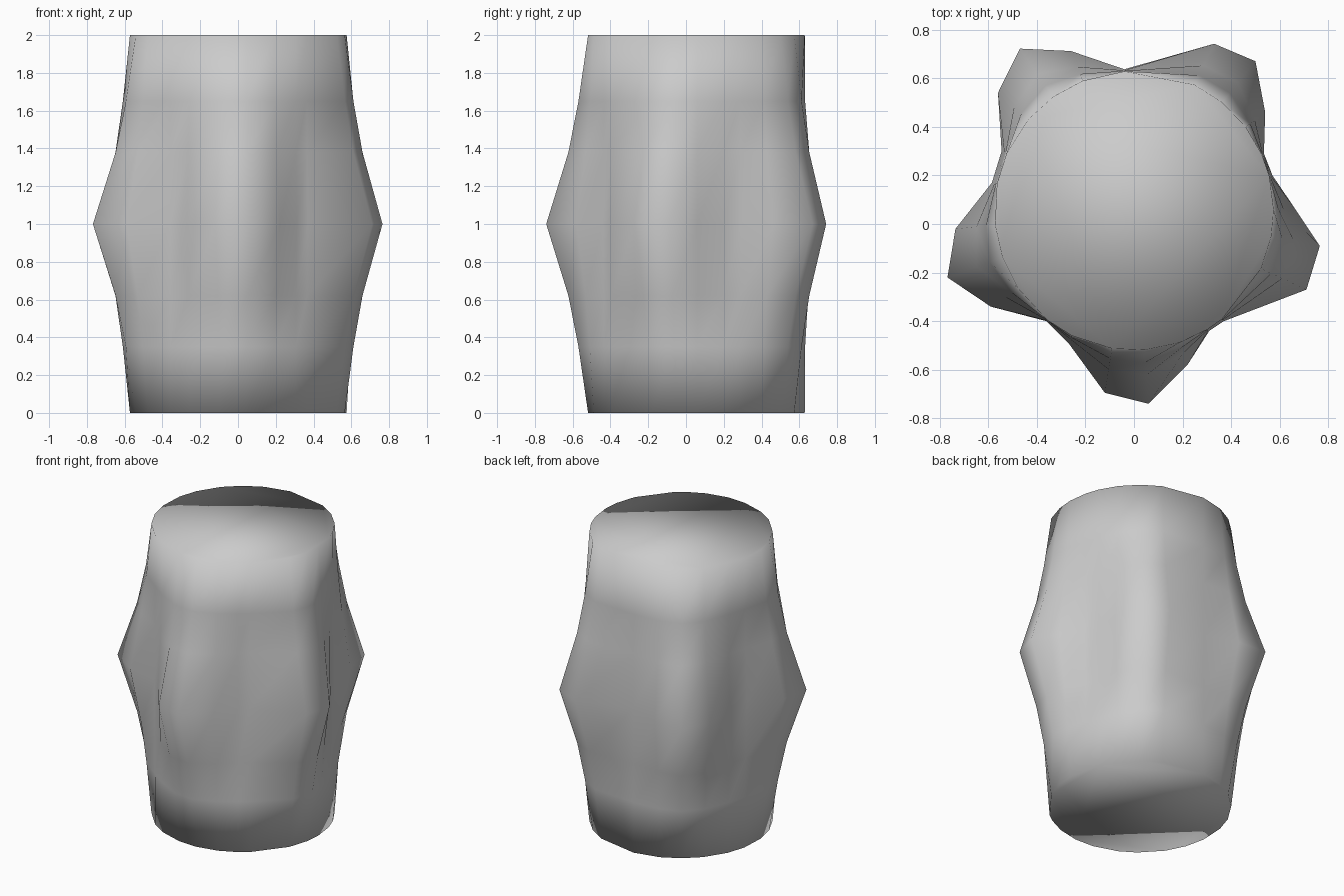
import bpy, bmesh, math

if "Cube" in bpy.data.objects:
    bpy.data.objects.remove(bpy.data.objects["Cube"])

# Five-lobed cross-section at mid height (counter-clockwise)
LOBES = [(.57, .20), (.665, .06), (.765, -.09), (.71, -.27), (.37, -.40), (.31, -.44),
         (.22, -.58), (.06, -.74), (-.12, -.695), (-.27, -.49), (-.36, -.40),
         (-.59, -.34), (-.768, -.22), (-.735, -.02), (-.585, .17), (-.545, .30),
         (-.56, .54), (-.47, .722), (-.26, .712), (-.04, .637), (.33, .742),
         (.50, .67), (.54, .46), (.535, .29)]
LOBES.reverse()
CY, R = 0.055, 0.575          # round end caps
# Height and how far the section has grown from round to lobed
RINGS = [(0, 0), (.35, .23), (.62, .47), (1, 1), (1.38, .47), (1.65, .23), (2, 0)]


def section(bm, z, w):
    verts = []
    for x, y in LOBES:
        a = math.atan2(y - CY, x)
        rx, ry = R * math.cos(a), CY + R * math.sin(a)
        verts.append(bm.verts.new((rx + (x - rx) * w, ry + (y - ry) * w, z)))
    return verts


# Lobed barrel body
bm = bmesh.new()
rings = [section(bm, z, w) for z, w in RINGS]
n = len(LOBES)
for a, b in zip(rings, rings[1:]):
    for i in range(n):
        j = (i + 1) % n
        bm.faces.new((a[i], a[j], b[j], b[i]))
# Flat end caps
bm.faces.new(rings[0][::-1])
bm.faces.new(rings[-1])
bmesh.ops.recalc_face_normals(bm, faces=bm.faces[:])
for f in bm.faces:
    f.smooth = True
mesh = bpy.data.meshes.new("lobed_barrel")
bm.to_mesh(mesh)
bm.free()
body = bpy.data.objects.new("lobed_barrel", mesh)
bpy.context.collection.objects.link(body)
